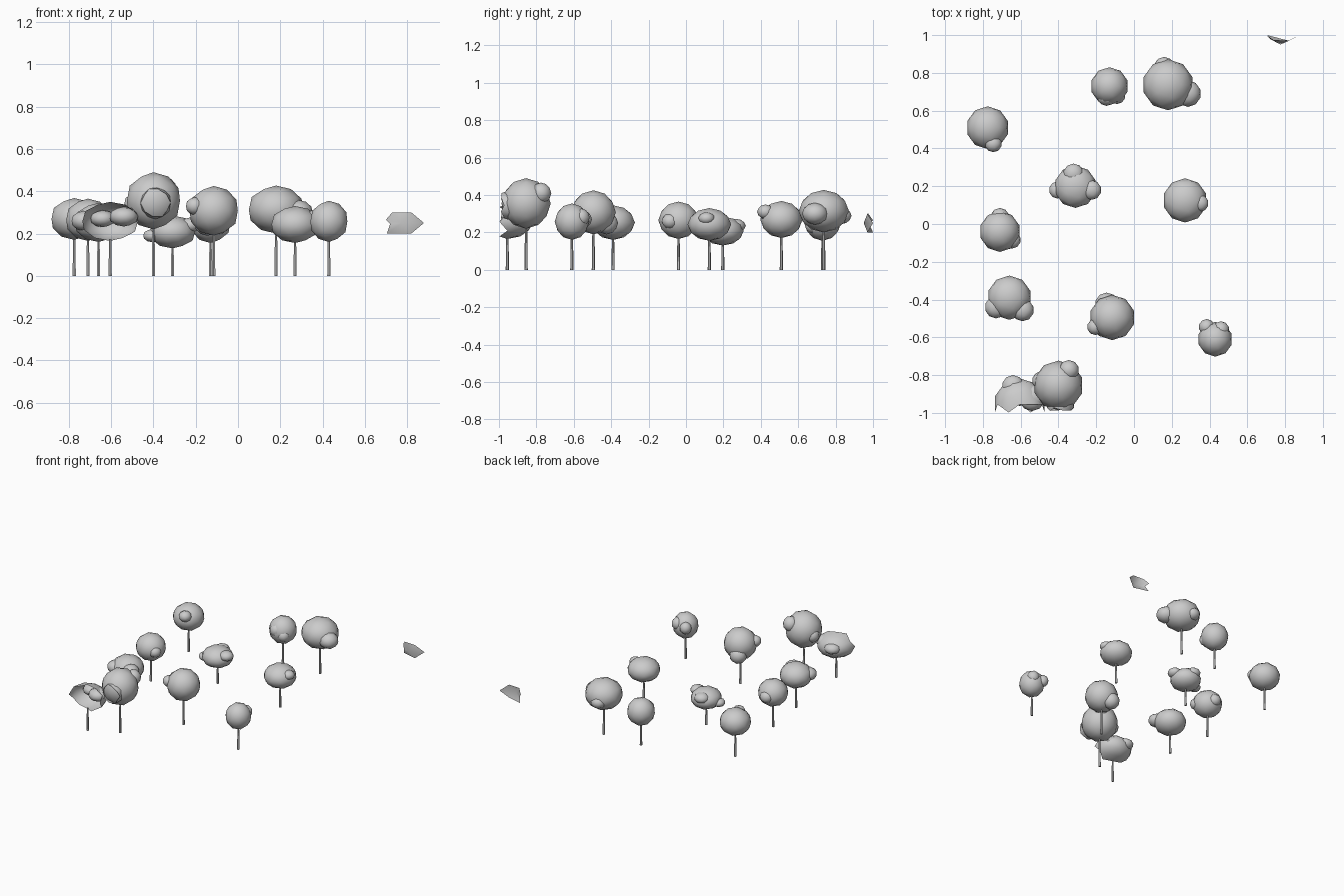
import bpy, bmesh
from mathutils import Matrix


def finish(name, bm, smooth=True):
    me = bpy.data.meshes.new(name)
    bm.to_mesh(me)
    bm.free()
    for p in me.polygons:
        p.use_smooth = smooth
    ob = bpy.data.objects.new(name, me)
    bpy.context.collection.objects.link(ob)
    return ob


def blob(bm, x, y, z, r, rz):
    m = Matrix.Translation((x, y, z)) @ Matrix.Diagonal((r, r, rz, 1))
    bmesh.ops.create_icosphere(bm, subdivisions=2, radius=1, matrix=m)


def tree(i, x, y, r, z0, z1, bumps):
    # Leafy crown: one large ball and its side clumps
    zc, rz = (z0 + z1) / 2, (z1 - z0) / 2
    bm = bmesh.new()
    blob(bm, x, y, zc, r, rz)
    for bx, by, bz, br in bumps:
        blob(bm, bx, by, bz, br, br * rz / r)
    # The tile border leaves the crowns open and jagged
    out = [f for f in bm.faces if any(v.co.y < -1.0 for v in f.verts)]
    bmesh.ops.delete(bm, geom=out, context='FACES')
    finish(f"crown_{i}", bm)
    # Thin tapered trunk
    bm = bmesh.new()
    h = z0 + 0.01
    bmesh.ops.create_cone(bm, cap_ends=True, segments=6, radius1=0.009,
                          radius2=0.006, depth=h,
                          matrix=Matrix.Translation((x, y, h / 2)))
    finish(f"trunk_{i}", bm, False)


# x, y, crown radius, crown bottom, crown top, clumps (x, y, z, radius)
trees = [
    (-0.775, 0.51, 0.113, 0.17, 0.368, [(-0.745, 0.425, 0.31, 0.045)]),
    (-0.71, -0.04, 0.108, 0.165, 0.365, [(-0.645, -0.085, 0.26, 0.045),
                                         (-0.71, 0.035, 0.26, 0.05)]),
    (-0.66, -0.39, 0.117, 0.16, 0.345, [(-0.59, -0.455, 0.27, 0.06),
                                        (-0.73, -0.44, 0.26, 0.06)]),
    (-0.605, -0.955, 0.138, 0.165, 0.35, [(-0.64, -0.86, 0.27, 0.06),
                                          (-0.54, -0.92, 0.28, 0.07)]),
    (-0.40, -0.855, 0.132, 0.22, 0.49, [(-0.345, -0.775, 0.41, 0.055),
                                        (-0.39, -0.95, 0.345, 0.075),
                                        (-0.49, -0.83, 0.34, 0.05)]),
    (-0.31, 0.197, 0.112, 0.13, 0.285, [(-0.225, 0.18, 0.24, 0.052),
                                        (-0.405, 0.18, 0.19, 0.045),
                                        (-0.32, 0.265, 0.235, 0.055)]),
    (-0.13, 0.73, 0.1, 0.155, 0.36, [(-0.145, 0.675, 0.27, 0.05),
                                     (-0.09, 0.68, 0.24, 0.045)]),
    (-0.115, -0.495, 0.12, 0.19, 0.425, [(-0.205, -0.545, 0.33, 0.043),
                                         (-0.145, -0.425, 0.25, 0.062)]),
    (0.18, 0.737, 0.135, 0.2, 0.427, [(0.285, 0.69, 0.3, 0.07),
                                      (0.16, 0.83, 0.29, 0.055)]),
    (0.27, 0.125, 0.117, 0.155, 0.33, [(0.35, 0.11, 0.275, 0.045)]),
    (0.43, -0.61, 0.092, 0.16, 0.355, [(0.385, -0.545, 0.27, 0.042),
                                       (0.46, -0.56, 0.28, 0.045)]),
]
for i, t in enumerate(trees):
    tree(i + 1, *t)

# Fragment of a crown cut off by the far border
rim = [(0.73, 0.975, 0.30), (0.82, 0.97, 0.30), (0.88, 1.0, 0.25),
       (0.82, 0.97, 0.20), (0.705, 1.0, 0.20), (0.72, 0.98, 0.245),
       (0.70, 1.0, 0.265)]
bm = bmesh.new()
c = bm.verts.new((0.775, 0.95, 0.25))
vs = [bm.verts.new(p) for p in rim]
for a, b in zip(vs, vs[1:] + vs[:1]):
    bm.faces.new((c, b, a))
bmesh.ops.recalc_face_normals(bm, faces=bm.faces)
bm.normal_update()
if sum(f.normal.y for f in bm.faces) > 0:
    bmesh.ops.reverse_faces(bm, faces=bm.faces)
finish("crown_fragment", bm)
